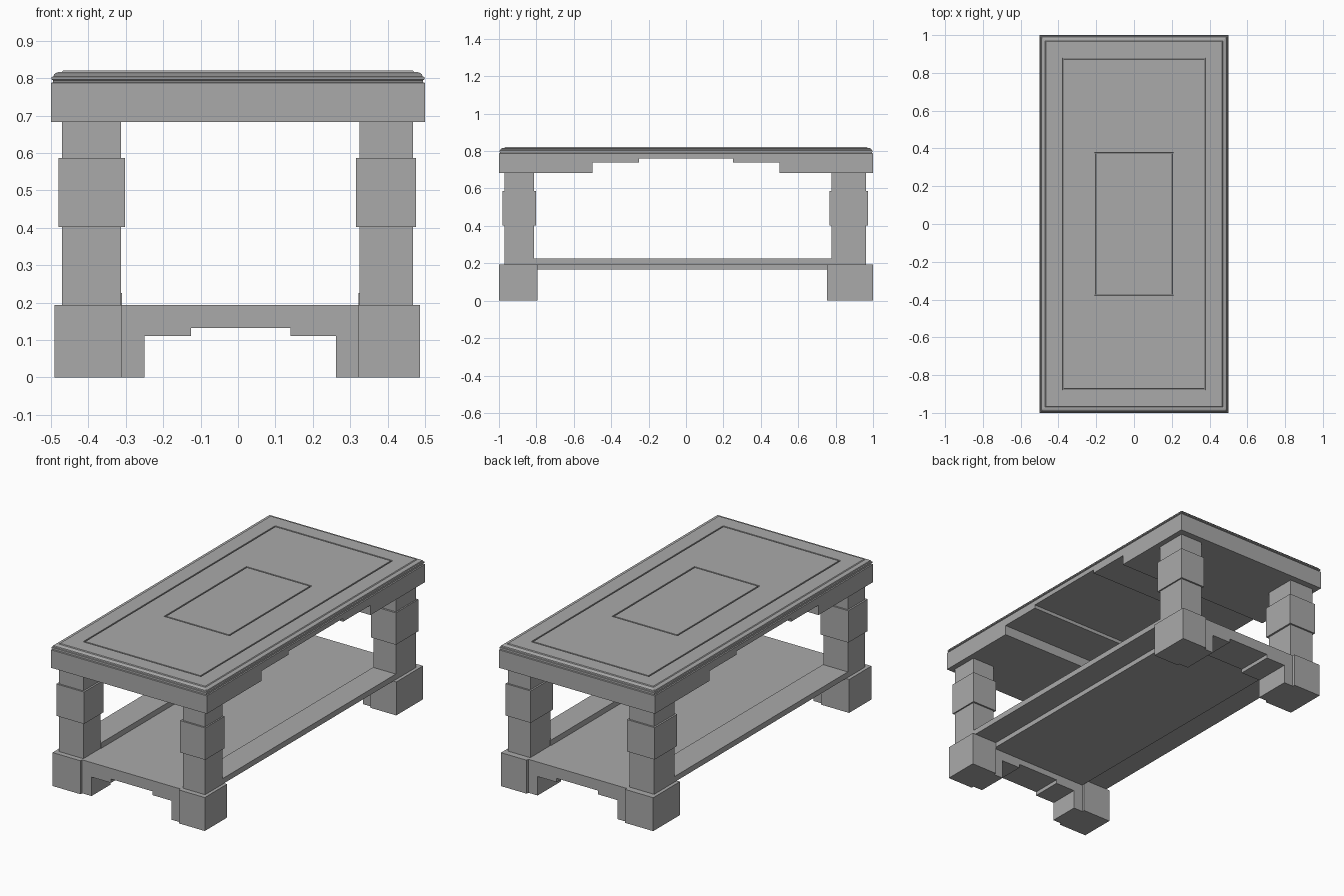
import bpy, bmesh

if "Cube" in bpy.data.objects:
    bpy.data.objects.remove(bpy.data.objects["Cube"])

grey = bpy.data.materials.new("plain_grey")
grey.use_nodes = True
colour = (0.4, 0.4, 0.4, 1)
grey.diffuse_color = colour
grey.node_tree.nodes["Principled BSDF"].inputs["Base Color"].default_value = colour


def finish(name, bm):
    bmesh.ops.recalc_face_normals(bm, faces=bm.faces)
    mesh = bpy.data.meshes.new(name)
    bm.to_mesh(mesh)
    bm.free()
    mesh.materials.append(grey)
    obj = bpy.data.objects.new(name, mesh)
    bpy.context.collection.objects.link(obj)
    return obj


def box(name, x, y, z):
    bm = bmesh.new()
    bmesh.ops.create_cube(bm, size=1)
    for v in bm.verts:
        v.co = [lo + (c + 0.5) * (hi - lo) for c, (lo, hi) in zip(v.co, (x, y, z))]
    return finish(name, bm)


def extrude(name, outline, axis, lo, hi):
    """Extrude an outline of (horizontal, z) points along x or y."""
    bm = bmesh.new()
    place = (lambda h, z: (lo, h, z)) if axis == 0 else (lambda h, z: (h, lo, z))
    face = bm.faces.new([bm.verts.new(place(h, z)) for h, z in outline])
    new = bmesh.ops.extrude_face_region(bm, geom=[face])["geom"]
    for v in new:
        if isinstance(v, bmesh.types.BMVert):
            v.co[axis] = hi
    return finish(name, bm)


def nested_rectangles(name, rings):
    """Loft through rectangles given as (half x, half y, z)."""
    bm = bmesh.new()
    loops = [[bm.verts.new((sx * hx, sy * hy, z))
              for sx, sy in ((-1, -1), (1, -1), (1, 1), (-1, 1))]
             for hx, hy, z in rings]
    for a, b in zip(loops, loops[1:]):
        for i in range(4):
            j = (i + 1) % 4
            bm.faces.new((a[i], a[j], b[j], b[i]))
    bm.faces.new(loops[0])
    bm.faces.new(loops[-1])
    return finish(name, bm)


# Table slab with a stepped underside
half = [(0.25, 0.76), (0.25, 0.74), (0.5, 0.74), (0.5, 0.683), (1, 0.683), (1, 0.785)]
extrude("table_slab", half + [(-y, z) for y, z in reversed(half)], 0, -0.5, 0.5)

# Moulded edge as (inset, height), then grooves framing the top panels
edge = [(0, 0.78), (0, 0.787), (0.006, 0.789), (0.006, 0.794), (0.002, 0.796),
        (0.002, 0.803), (0.007, 0.805), (0.009, 0.811), (0.016, 0.815),
        (0.024, 0.817), (0.03, 0.817), (0.034, 0.821)]
rings = [(0.5 - d, 1 - d, z) for d, z in edge]
for hx, hy in ((0.378, 0.88), (0.21, 0.378)):
    rings += [(hx - d, hy - d, z) for d, z in
              ((0, 0.821), (0.001, 0.815), (0.007, 0.815), (0.008, 0.821))]
nested_rectangles("table_top", rings)

# Four legs: foot, post and collar, as x and y spans
spans = {
    "foot": (((-0.49, -0.31), (0.322, 0.487)), ((-1, -0.795), (0.755, 1)), (0, 0.194)),
    "post": (((-0.47, -0.313), (0.325, 0.468)), ((-0.97, -0.812), (0.778, 0.963)), (0.19, 0.69)),
    "collar": (((-0.48, -0.302), (0.315, 0.476)), ((-0.98, -0.802), (0.767, 0.973)), (0.402, 0.587)),
}
for part, (xs, ys, z) in spans.items():
    for side, x in zip(("right", "left"), xs):
        for end, y in zip(("front", "back"), ys):
            box(f"{end}_{side}_{part}", x, y, z)

# Stepped brackets between the feet
bracket = [(-0.31, 0), (-0.25, 0), (-0.25, 0.11), (-0.125, 0.11), (-0.125, 0.132),
           (0.14, 0.132), (0.14, 0.11), (0.262, 0.11), (0.262, 0), (0.322, 0),
           (0.322, 0.194), (-0.31, 0.194)]
extrude("front_bracket", bracket, 1, -0.985, -0.81)
extrude("back_bracket", bracket, 1, 0.77, 0.985)

# Low shelf with a raised rail along each side
box("shelf", (-0.31, 0.322), (-0.82, 0.78), (0.166, 0.194))
box("right_rail", (-0.47, -0.31), (-0.815, 0.78), (0.194, 0.226))
box("left_rail", (0.322, 0.468), (-0.815, 0.78), (0.194, 0.226))
